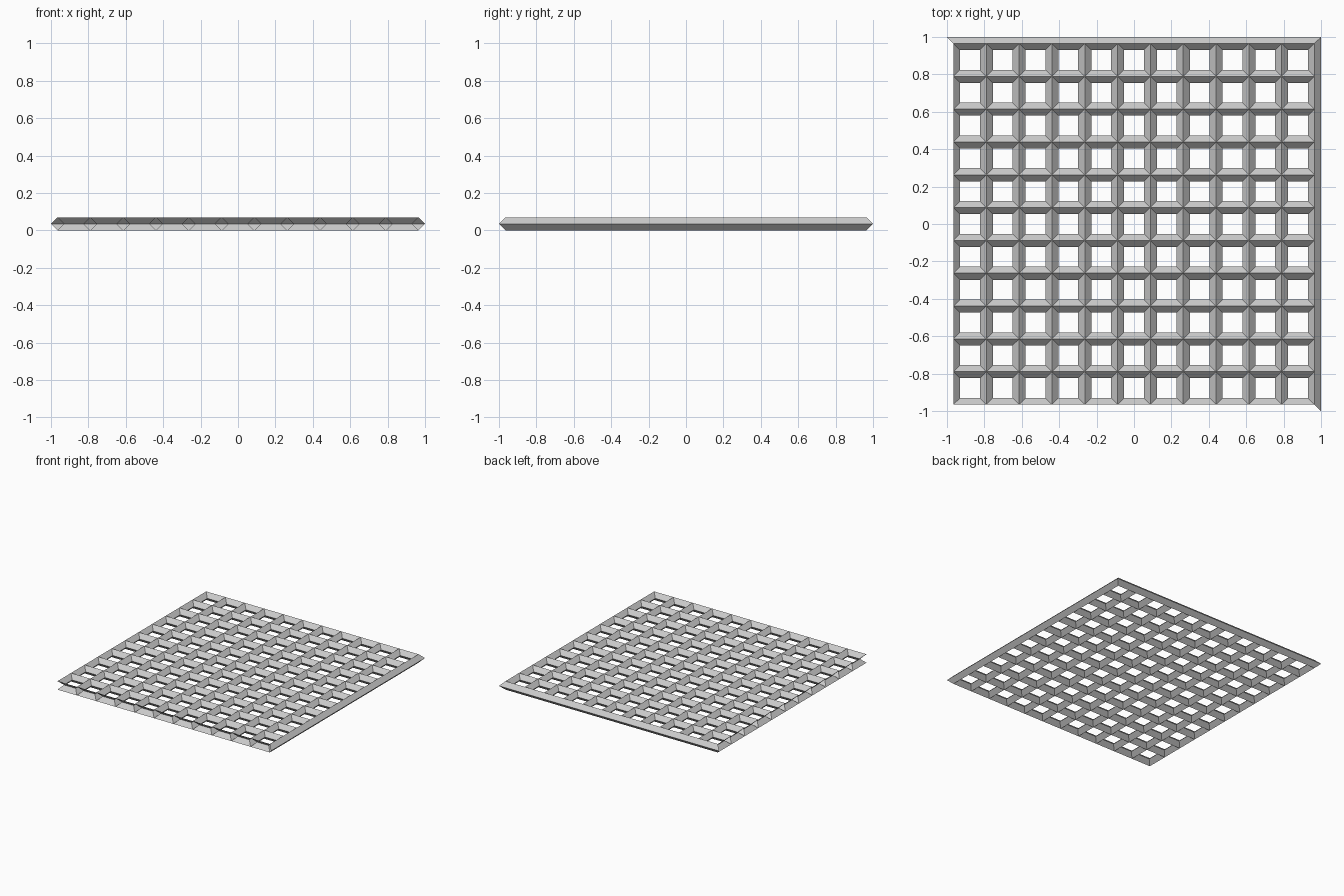
import bpy

if "Cube" in bpy.data.objects:
    bpy.data.objects.remove(bpy.data.objects["Cube"])

N = 11                 # cells per side
R = 0.035              # half thickness of the diamond-section bars
E = 1.0 - R            # outermost ridge position
P = 2 * E / N          # cell pitch


def square(x, y, half, z):
    return [(x + sx * half, y + sy * half, z)
            for sx, sy in ((-1, -1), (1, -1), (1, 1), (-1, 1))]


def bevel_band(name, x, y, half, inner, sides):
    """Top and bottom slopes between the ridge square and the mid-height square."""
    verts = (square(x, y, half, 2 * R) + square(x, y, inner, R)
             + square(x, y, half, 0))
    faces = []
    for i in sides:
        j = (i + 1) % 4
        for a in (0, 4):
            f = (a + i, a + j, a + 4 + j, a + 4 + i)
            faces.append(f if inner < half else f[::-1])
    mesh = bpy.data.meshes.new(name)
    mesh.from_pydata(verts, [], faces)
    mesh.update()
    obj = bpy.data.objects.new(name, mesh)
    bpy.context.collection.objects.link(obj)
    return obj


# lattice: one bevelled square opening repeated in both directions
lattice = bevel_band("lattice", -E + P / 2, -E + P / 2, P / 2, P / 2 - R, range(4))
for axis in range(2):
    arr = lattice.modifiers.new("repeat", 'ARRAY')
    arr.count = N
    arr.use_relative_offset = False
    arr.use_constant_offset = True
    offset = [0, 0, 0]
    offset[axis] = P
    arr.constant_offset_displace = offset
    arr.use_merge_vertices = True
    arr.merge_threshold = 0.0005

# outer edge: only the right and back sides are closed
bevel_band("outer_edge", 0, 0, E, 1.0, (1, 2))
